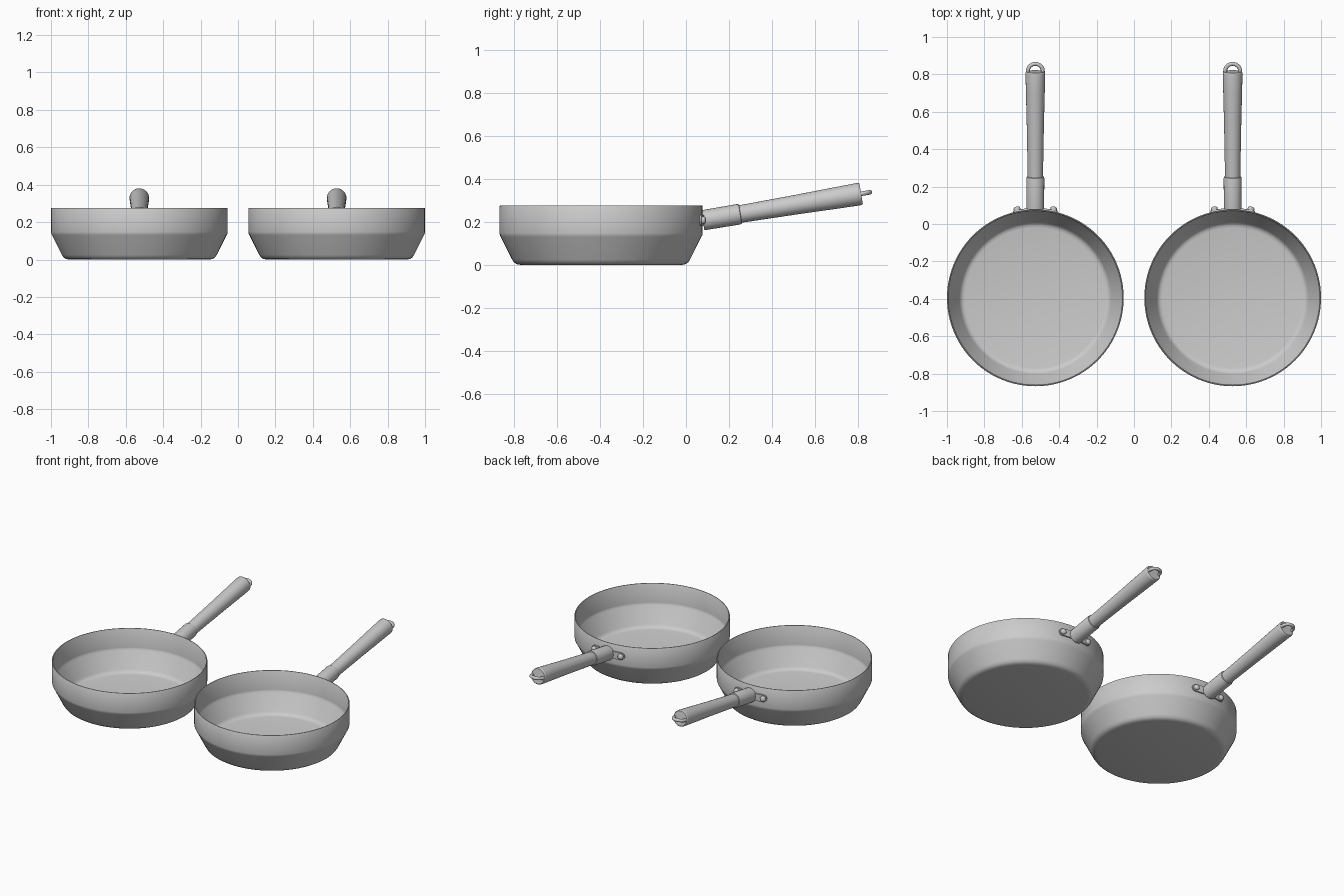
import bpy, bmesh, math
from mathutils import Matrix, Vector

if "Cube" in bpy.data.objects:
    bpy.data.objects.remove(bpy.data.objects["Cube"])

PAN_Y, PAN_R = -0.395, 0.4725
TILT = math.radians(9.5)


def finish(name, bm, matrix, angle=35):
    bmesh.ops.remove_doubles(bm, verts=bm.verts, dist=1e-5)
    bmesh.ops.recalc_face_normals(bm, faces=bm.faces)
    mesh = bpy.data.meshes.new(name)
    bm.to_mesh(mesh)
    bm.free()
    mesh.shade_smooth()
    mesh.set_sharp_from_angle(angle=math.radians(angle))
    obj = bpy.data.objects.new(name, mesh)
    obj.matrix_world = matrix
    bpy.context.collection.objects.link(obj)
    return obj


def lathe(name, profile, matrix, steps):
    bm = bmesh.new()
    vs = [bm.verts.new((r, 0, z)) for r, z in profile]
    es = [bm.edges.new(p) for p in zip(vs, vs[1:])]
    bmesh.ops.spin(bm, geom=vs + es, cent=(0, 0, 0), axis=(0, 0, 1),
                   angle=2 * math.pi, steps=steps, use_merge=True)
    return finish(name, bm, matrix)


def mount_plate(name, matrix):
    # Pill outline wrapped around the pan wall
    bm = bmesh.new()
    half, r = 0.096, 0.024
    arc = [math.pi / 2 * (1 - i / 6) for i in range(13)]
    right = [(half + r * math.cos(a), r * math.sin(a)) for a in arc]
    cols = right[:7]
    xs = [c[0] for c in cols]
    mids = [half * i / 8 for i in range(8)]
    stations = [(x, r) for x in mids] + cols
    stations = [(-x, h) for x, h in reversed(stations[1:])] + stations
    rings = []
    for x, h in stations:
        a = x / PAN_R
        h = max(h, 0.0005)
        ring = [bm.verts.new((d * math.sin(a), d * math.cos(a), z))
                for d, z in ((PAN_R - 0.003, -h), (PAN_R + 0.008, -h),
                             (PAN_R + 0.008, h), (PAN_R - 0.003, h))]
        rings.append(ring)
    for a, b in zip(rings, rings[1:]):
        for i in range(4):
            j = (i + 1) % 4
            bm.faces.new((a[i], a[j], b[j], b[i]))
    bm.faces.new(rings[0])
    bm.faces.new(rings[-1])
    return finish(name, bm, matrix)


pan_profile = [
    (0, 0), (0.375, 0), (0.392, 0.003), (0.405, 0.011), (0.414, 0.025),
    (0.466, 0.129), (0.471, 0.138), (PAN_R, 0.147), (PAN_R, 0.273),
    (PAN_R - 0.002, 0.276), (PAN_R - 0.006, 0.276), (PAN_R - 0.008, 0.273),
    (PAN_R - 0.008, 0.148), (0.463, 0.14), (0.458, 0.131), (0.406, 0.029),
    (0.399, 0.018), (0.389, 0.011), (0.375, 0.008), (0, 0.008)]
ferrule_profile = [(0, 0.008), (0.047, 0.008), (0.048, 0.176),
                   (0.046, 0.184), (0.043, 0.186), (0, 0.186)]
grip_profile = [(0, 0.18), (0.041, 0.18), (0.042, 0.25), (0.0455, 0.45),
                (0.0505, 0.65), (0.0525, 0.742), (0.0515, 0.751),
                (0.048, 0.755), (0, 0.755)]
rivet_profile = [(0, 0), (0.018, 0)] + [
    (0.018 * math.cos(a), 0.012 + 0.010 * math.sin(a))
    for a in [math.pi / 2 * i / 6 for i in range(6)]] + [(0, 0.022)]

for side, sx in (("left", -1), ("right", 1)):
    x = sx * 0.5275
    centre = Matrix.Translation((x, PAN_Y, 0))
    lathe(side + "_pan_body", pan_profile, centre, 96)

    # Handle, tilted upward away from the pan
    handle = (Matrix.Translation((x, 0.07, 0.206))
              @ Matrix.Rotation(TILT - math.pi / 2, 4, 'X'))
    lathe(side + "_handle_ferrule", ferrule_profile, handle, 40)
    lathe(side + "_handle_grip", grip_profile, handle, 40)

    # Hanging loop at the end of the grip
    curve = bpy.data.curves.new(side + "_hanging_loop", 'CURVE')
    curve.dimensions = '3D'
    curve.bevel_depth = 0.0105
    curve.bevel_resolution = 4
    curve.use_fill_caps = True
    pts = [(0.04, 0, 0.74)] + [
        (0.04 * math.cos(a), 0, 0.757 + 0.04 * math.sin(a))
        for a in [math.pi * i / 20 for i in range(21)]] + [(-0.04, 0, 0.74)]
    spline = curve.splines.new('POLY')
    spline.points.add(len(pts) - 1)
    for p, co in zip(spline.points, pts):
        p.co = (*co, 1)
        p.radius = 1
    spline.use_smooth = True
    loop = bpy.data.objects.new(side + "_hanging_loop", curve)
    loop.matrix_world = handle
    bpy.context.collection.objects.link(loop)

    # Mounting plate with two rivets
    mount = Matrix.Translation((x, PAN_Y, 0.207))
    mount_plate(side + "_mount_plate", mount)
    for n, s in (("a", -1), ("b", 1)):
        turn = Matrix.Rotation(-s * 0.096 / PAN_R, 4, 'Z')
        out = (Matrix.Translation((0, PAN_R + 0.004, 0))
               @ Matrix.Rotation(-math.pi / 2, 4, 'X'))
        lathe(side + "_rivet_" + n, rivet_profile, mount @ turn @ out, 24)
